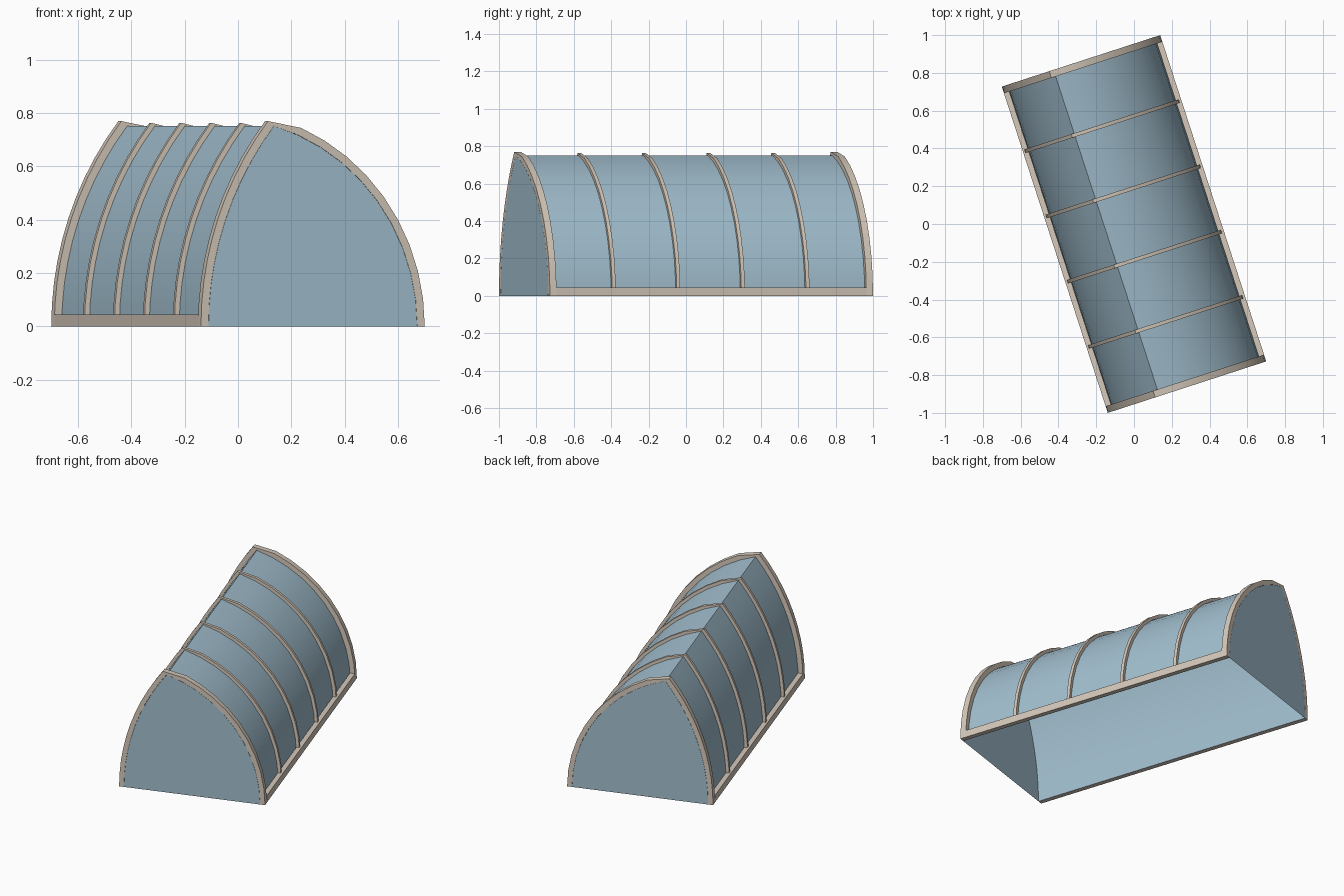
import bpy, bmesh
from math import atan2, cos, sin, hypot, radians

if "Cube" in bpy.data.objects:
    bpy.data.objects.remove(bpy.data.objects["Cube"])

TURN = radians(18)
HALF = 0.908            # half of the tunnel length
W = 0.411               # half width of the skin
AX, AZ = -0.153, 0.751  # off-centre ridge
FRAME_D, RIB_D = 0.037, 0.02
SEGS = 10


def material(name, rgb):
    m = bpy.data.materials.new(name)
    m.diffuse_color = (*rgb, 1)
    m.use_nodes = True
    m.node_tree.nodes["Principled BSDF"].inputs["Base Color"].default_value = m.diffuse_color
    return m


GLAZING = material("glazing", (0.36, 0.52, 0.62))
TIMBER = material("timber", (0.66, 0.58, 0.49))


def profile(off=0.0):
    """Pointed arch from left foot over the ridge to right foot, pushed outwards."""
    pts = []
    for side in (-1, 1):
        foot = side * W
        c = (foot**2 - AX**2 - AZ**2) / (2 * (foot - AX))  # arc centre on the ground
        r = abs(foot - c) + off
        top = atan2(AZ, side * (AX - c))
        arc = [(c + side * r * cos(top * i / SEGS), r * sin(top * i / SEGS))
               for i in range(SEGS + 1)]
        pts += arc if side < 0 else arc[-2::-1]
    return pts


def finish(bm, name, mat, smooth=True):
    bmesh.ops.recalc_face_normals(bm, faces=bm.faces)
    me = bpy.data.meshes.new(name)
    bm.to_mesh(me)
    bm.free()
    ob = bpy.data.objects.new(name, me)
    bpy.context.collection.objects.link(ob)
    ob.rotation_euler.z = TURN
    me.materials.append(mat)
    if smooth:
        bpy.ops.object.select_all(action='DESELECT')
        ob.select_set(True)
        bpy.context.view_layer.objects.active = ob
        bpy.ops.object.shade_smooth_by_angle(angle=radians(30))
    return ob


def hoop(name, off, y0, y1):
    """Solid arched band lying on the skin."""
    bm = bmesh.new()
    inner, outer = profile(0.0008), profile(off)
    rings = [[bm.verts.new(p) for p in ((a[0], y0, a[1]), (b[0], y0, b[1]),
                                        (b[0], y1, b[1]), (a[0], y1, a[1]))]
             for a, b in zip(inner, outer)]
    for r, s in zip(rings, rings[1:]):
        for k in range(4):
            j = (k + 1) % 4
            bm.faces.new((r[k], r[j], s[j], s[k]))
    bm.faces.new(rings[0])
    bm.faces.new(rings[-1])
    return finish(bm, name, TIMBER)


# Curved skin with both end walls, open underneath
bm = bmesh.new()
ends = [[bm.verts.new((x, y, z)) for x, z in profile()] for y in (-HALF, HALF)]
for i in range(len(ends[0]) - 1):
    bm.faces.new((ends[0][i], ends[0][i + 1], ends[1][i + 1], ends[1][i]))
for e in ends:
    bm.faces.new(e)
finish(bm, "tunnel_skin", GLAZING)

# End frames
hoop("front_frame", 0.03, -HALF, -HALF + FRAME_D)
hoop("back_frame", 0.03, HALF - FRAME_D, HALF)

# Thin ribs between the frames
for n in range(1, 5):
    y = -HALF + 2 * HALF * n / 5
    hoop(f"rib_{n}", 0.02, y - RIB_D / 2, y + RIB_D / 2)

# Ground rails along both sides
for name, side in (("left_rail", -1), ("right_rail", 1)):
    bm = bmesh.new()
    bmesh.ops.create_cube(bm, size=1)
    bmesh.ops.scale(bm, vec=(0.03, 2 * (HALF - FRAME_D), 0.045), verts=bm.verts)
    bmesh.ops.translate(bm, vec=(side * (W + 0.015), 0, 0.0225), verts=bm.verts)
    finish(bm, name, TIMBER, False)
